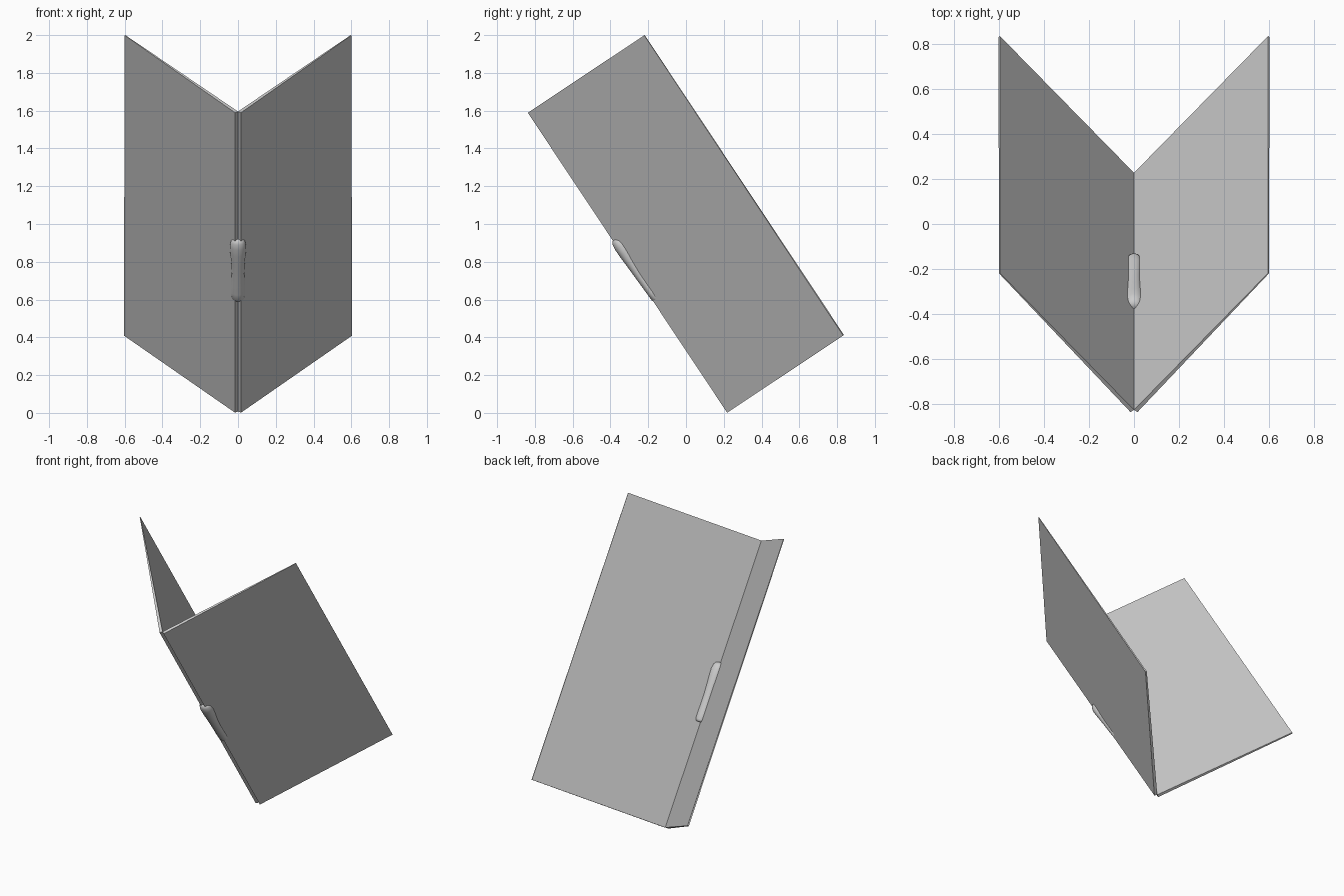
import bpy, bmesh, math
from mathutils import Vector

if "Cube" in bpy.data.objects:
    bpy.data.objects.remove(bpy.data.objects["Cube"])

# Tilted frame: x across, u up the fold line, w into the opening
ORIGIN = Vector((0, 0.218, 0.001))
U = Vector((0, -0.5535, 0.8328))
W = Vector((0, 0.8328, 0.5535))
LENGTH = 1.907


def place(x, u, w):
    return ORIGIN + Vector((x, 0, 0)) + U * u + W * w


def make_object(name, bm):
    bmesh.ops.recalc_face_normals(bm, faces=bm.faces)
    mesh = bpy.data.meshes.new(name)
    bm.to_mesh(mesh)
    bm.free()
    obj = bpy.data.objects.new(name, mesh)
    bpy.context.collection.objects.link(obj)
    return obj


# Panels: thin slabs, thick at the fold and tapering to the free edge
def panel(name, side):
    bm = bmesh.new()
    ends = []
    for u, far_t in ((0, 0.009), (LENGTH, 0.004)):
        section = [(0, 0.012), (0.597, 0.743),
                   (0.597 + 0.778 * far_t, 0.743 - 0.628 * far_t), (0.0155, 0)]
        ends.append([bm.verts.new(place(side * x, u, w)) for x, w in section])
    a, b = ends
    bm.faces.new(a)
    bm.faces.new(b)
    for i in range(4):
        j = (i + 1) % 4
        bm.faces.new((a[i], a[j], b[j], b[i]))
    return make_object(name, bm)


panel("left_panel", -1)
panel("right_panel", 1)

# Grip: lofted rounded handle around the fold (u, x radius, w radius, w centre)
SECTIONS = [(0.699, 0.016, 0.013, 0.028), (0.703, 0.026, 0.022, 0.026),
            (0.715, 0.033, 0.027, 0.024), (0.75, 0.035, 0.028, 0.023),
            (0.80, 0.034, 0.029, 0.022), (0.87, 0.033, 0.031, 0.021),
            (0.94, 0.036, 0.034, 0.021), (1.00, 0.041, 0.037, 0.021),
            (1.045, 0.043, 0.038, 0.021), (1.075, 0.038, 0.033, 0.020),
            (1.09, 0.028, 0.023, 0.018), (1.096, 0.014, 0.011, 0.016)]
SIDES = 24
bm = bmesh.new()
rings = []
for u, rx, rw, c in SECTIONS:
    angles = [2 * math.pi * k / SIDES for k in range(SIDES)]
    rings.append([bm.verts.new(place(rx * math.cos(t), u, c + rw * math.sin(t)))
                  for t in angles])
for a, b in zip(rings, rings[1:]):
    for i in range(SIDES):
        j = (i + 1) % SIDES
        bm.faces.new((a[i], a[j], b[j], b[i]))
bm.faces.new(rings[0])
bm.faces.new(rings[-1])
grip = make_object("grip", bm)
for poly in grip.data.polygons:
    poly.use_smooth = True
